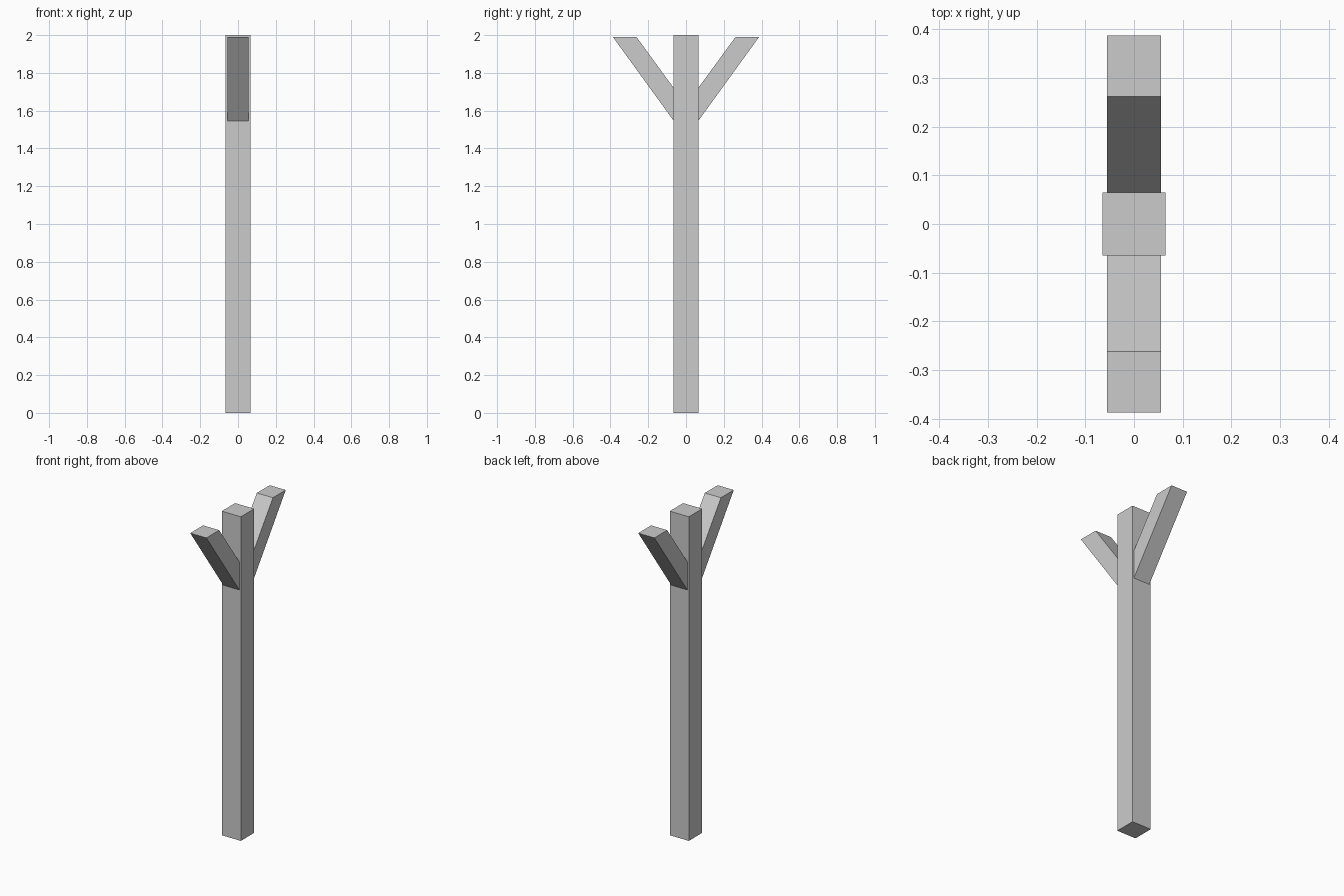
import bpy
import bmesh

if "Cube" in bpy.data.objects:
    bpy.data.objects.remove(bpy.data.objects["Cube"])


def prism(name, profile, half_width):
    """Extrude a (y, z) profile along x, centred on x = 0."""
    bm = bmesh.new()
    face = bm.faces.new([bm.verts.new((-half_width, y, z)) for y, z in profile])
    side = bmesh.ops.extrude_face_region(bm, geom=[face])["geom"]
    verts = [v for v in side if isinstance(v, bmesh.types.BMVert)]
    bmesh.ops.translate(bm, verts=verts, vec=(2 * half_width, 0, 0))
    bmesh.ops.recalc_face_normals(bm, faces=bm.faces)
    mesh = bpy.data.meshes.new(name)
    bm.to_mesh(mesh)
    bm.free()
    obj = bpy.data.objects.new(name, mesh)
    bpy.context.collection.objects.link(obj)
    return obj


POST = 0.065  # half thickness of the post

# Upright square post
prism("post", [(-POST, 0), (POST, 0), (POST, 2), (-POST, 2)], POST)

# Slanted braces: cut flush with the post and level at the top
for name, s in (("front_brace", -1), ("back_brace", 1)):
    prism(name, [(s * POST, 1.546), (s * 0.387, 1.99),
                 (s * 0.262, 1.99), (s * POST, 1.72)], 0.055)
